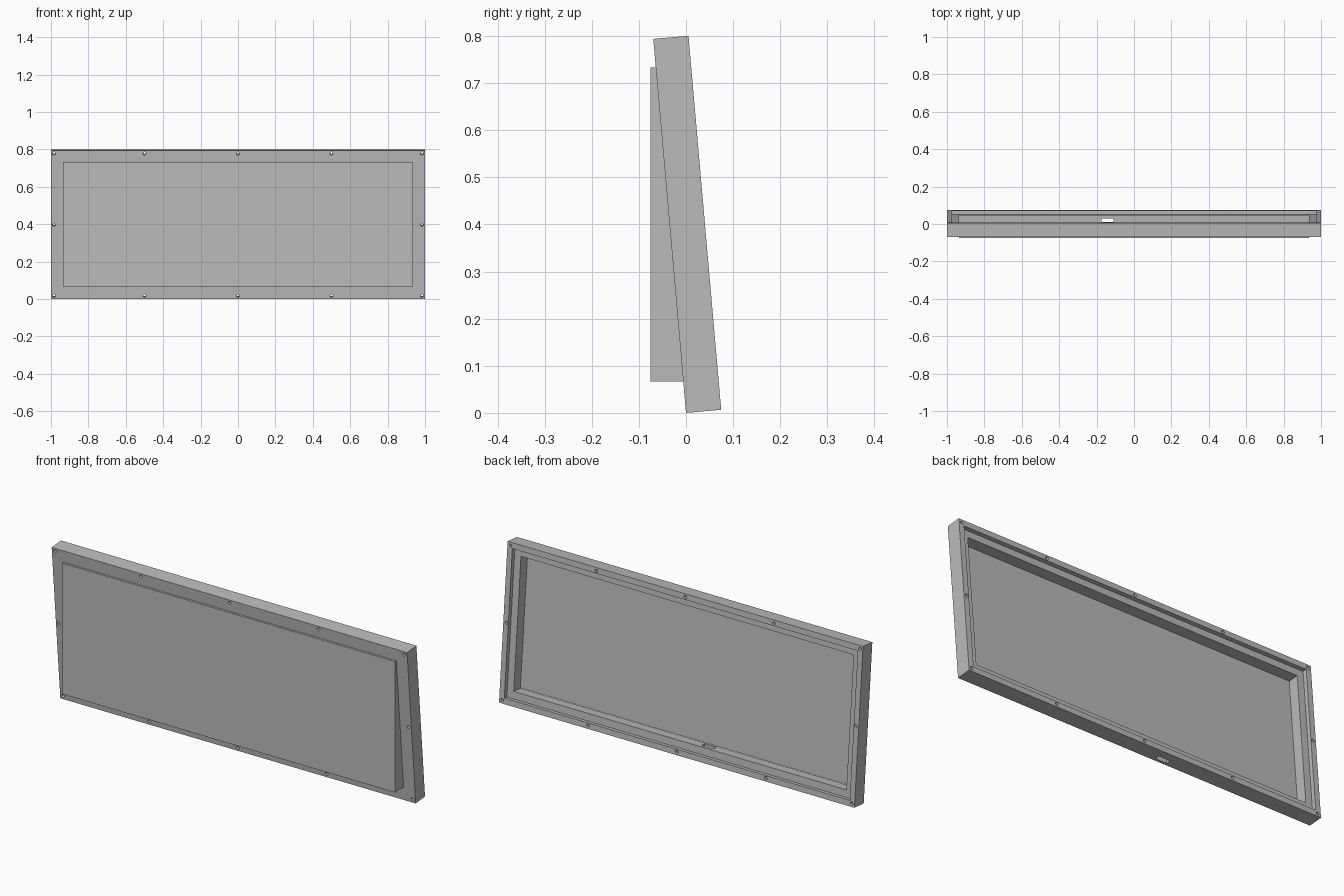
import bpy, bmesh, math
from mathutils import Matrix

if "Cube" in bpy.data.objects:
    bpy.data.objects.remove(bpy.data.objects["Cube"], do_unlink=True)

HEIGHT, DEPTH, TILT = 0.797, 0.075, math.radians(5)
LEAN = Matrix.Rotation(TILT, 4, 'X')

grey = bpy.data.materials.new("plain_grey")
grey.use_nodes = True
grey.diffuse_color = (0.5, 0.5, 0.5, 1)
bsdf = next(n for n in grey.node_tree.nodes if n.type == 'BSDF_PRINCIPLED')
bsdf.inputs["Base Color"].default_value = grey.diffuse_color


def add_object(name, bm):
    bmesh.ops.recalc_face_normals(bm, faces=bm.faces)
    mesh = bpy.data.meshes.new(name)
    bm.to_mesh(mesh)
    bm.free()
    mesh.materials.append(grey)
    obj = bpy.data.objects.new(name, mesh)
    bpy.context.collection.objects.link(obj)
    return obj


def box(name, x, y, z):
    """Box between the given (low, high) pairs."""
    bm = bmesh.new()
    size = [hi - lo for lo, hi in (x, y, z)]
    mid = [(hi + lo) / 2 for lo, hi in (x, y, z)]
    bmesh.ops.create_cube(bm, size=1, matrix=Matrix.Translation(mid) @ Matrix.Diagonal((*size, 1)))
    return add_object(name, bm)


def cut(obj, cutter):
    mod = obj.modifiers.new("cut", 'BOOLEAN')
    mod.operation, mod.solver, mod.object = 'DIFFERENCE', 'EXACT', cutter
    bpy.context.view_layer.objects.active = obj
    bpy.ops.object.modifier_apply(modifier=mod.name)
    bpy.data.objects.remove(cutter, do_unlink=True)


# Deep frame, modelled upright
frame = box("frame", (-1, 1), (0, DEPTH), (0, HEIGHT))

# Shallow rebate in the back, then the main opening
cut(frame, box("rebate_cutter", (-0.972, 0.972), (DEPTH - 0.021, 0.2), (0.029, HEIGHT - 0.029)))
cut(frame, box("opening_cutter", (-0.936, 0.936), (-0.1, 0.2), (0.066, HEIGHT - 0.064)))

# Cable slot through the bottom rail
cut(frame, box("slot_cutter", (-0.175, -0.11), (0.012, 0.036), (-0.1, 0.1)))

# Screw holes around the rim
edge = 0.0165
spots = [(x, z) for x in (edge - 1, -0.5, 0, 0.5, 1 - edge) for z in (edge, HEIGHT - edge)]
spots += [(side * (1 - edge), HEIGHT / 2) for side in (-1, 1)]
bm = bmesh.new()
for x, z in spots:
    bmesh.ops.create_cone(bm, cap_ends=True, segments=16, radius1=0.008, radius2=0.008, depth=0.3,
                          matrix=Matrix.Translation((x, 0, z)) @ Matrix.Rotation(math.pi / 2, 4, 'X'))
cut(frame, add_object("screw_hole_cutter", bm))

# Lean the whole frame back to front
frame.data.transform(LEAN)

# Wedge panel: upright face, back lying on the leaning frame
bm = bmesh.new()
low, high = 0.067, 0.733
profile = [(-0.075, low), (-math.tan(TILT) * low, low), (-math.tan(TILT) * high, high), (-0.075, high)]
face = bm.faces.new([bm.verts.new((-0.936, y, z)) for y, z in profile])
new = bmesh.ops.extrude_face_region(bm, geom=[face])["geom"]
bmesh.ops.translate(bm, vec=(1.872, 0, 0), verts=[v for v in new if isinstance(v, bmesh.types.BMVert)])
add_object("front_panel", bm)
